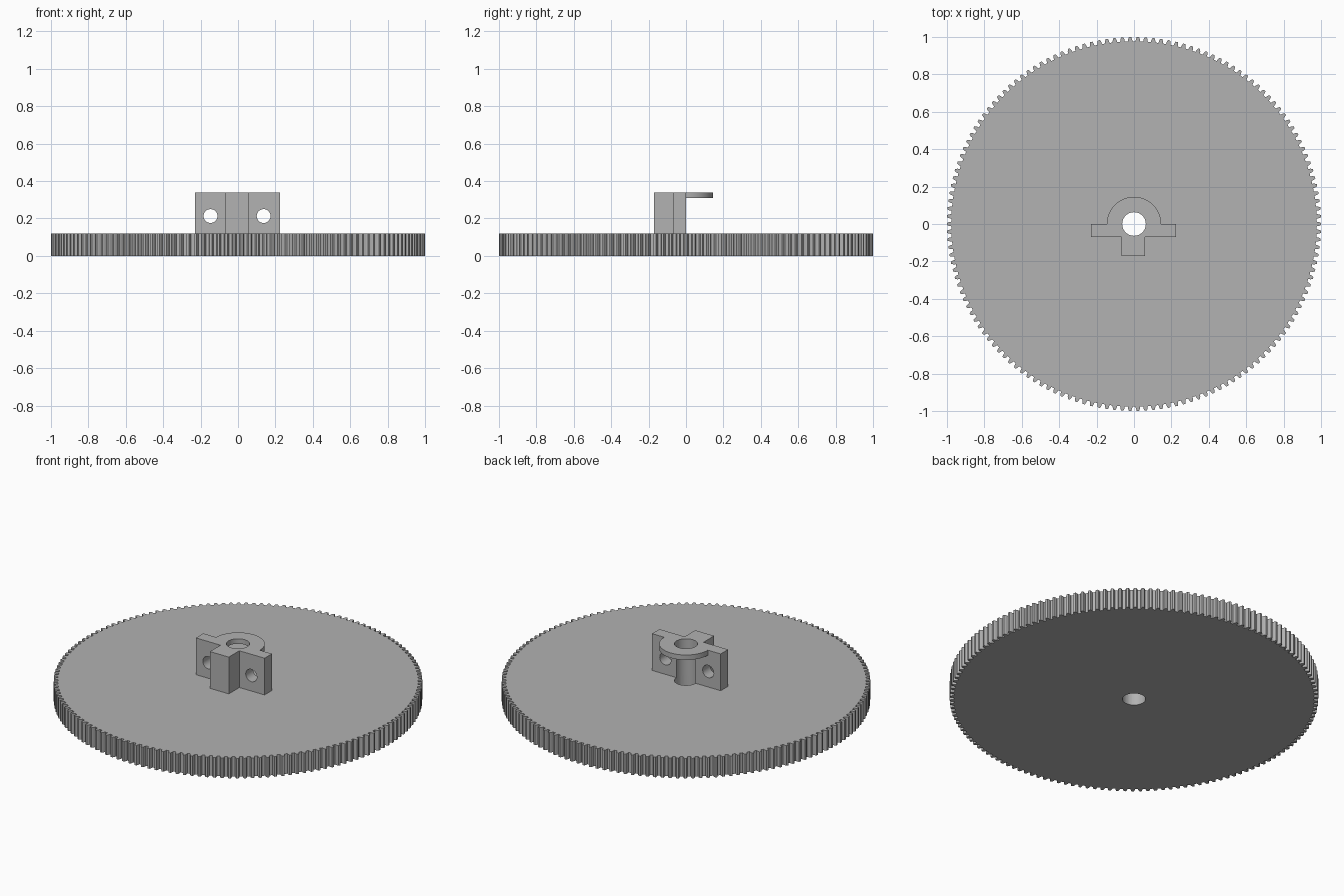
import bpy, bmesh
from math import sin, cos, pi

if "Cube" in bpy.data.objects:
    bpy.data.objects.remove(bpy.data.objects["Cube"], do_unlink=True)

GREY = 0.445
grey = bpy.data.materials.new("plain grey")
grey.use_nodes = True
grey.diffuse_color = (GREY, GREY, GREY, 1)
grey.node_tree.nodes["Principled BSDF"].inputs["Base Color"].default_value = (GREY, GREY, GREY, 1)

TEETH = 150
ROOT, TIP = 0.977, 1.0
GEAR_H, TOP = 0.12, 0.34
BORE = 0.063


def prism(name, outline, z0, z1):
    """Extrude a flat outline between two heights."""
    bm = bmesh.new()
    face = bm.faces.new([bm.verts.new((x, y, z0)) for x, y in outline])
    up = bmesh.ops.extrude_face_region(bm, geom=[face])["geom"]
    bmesh.ops.translate(bm, vec=(0, 0, z1 - z0),
                        verts=[v for v in up if isinstance(v, bmesh.types.BMVert)])
    bmesh.ops.recalc_face_normals(bm, faces=bm.faces)
    mesh = bpy.data.meshes.new(name)
    bm.to_mesh(mesh)
    bm.free()
    mesh.materials.append(grey)
    obj = bpy.data.objects.new(name, mesh)
    bpy.context.collection.objects.link(obj)
    return obj


def arc(radius, start, end, steps):
    angles = [start + (end - start) * i / steps for i in range(steps + 1)]
    return [(radius * cos(a), radius * sin(a)) for a in angles]


def cut(target, cutter):
    mod = target.modifiers.new("cut " + cutter.name, "BOOLEAN")
    mod.operation = "DIFFERENCE"
    mod.solver = "EXACT"
    mod.object = cutter
    cutter.hide_render = True
    cutter.hide_set(True)


def smooth(obj):
    bpy.ops.object.select_all(action="DESELECT")
    obj.select_set(True)
    bpy.context.view_layer.objects.active = obj
    bpy.ops.object.shade_smooth_by_angle(angle=pi / 6)


# Gear wheel: each tooth has a wide foot and a narrower tip
pitch = 2 * pi / TEETH
tooth = [(-0.30, ROOT), (-0.25, (ROOT + TIP) / 2), (-0.14, TIP),
         (0.14, TIP), (0.25, (ROOT + TIP) / 2), (0.30, ROOT)]
rim = [(r * cos((i + t) * pitch), r * sin((i + t) * pitch))
       for i in range(TEETH) for t, r in tooth]
gear = prism("gear_wheel", rim, 0, GEAR_H)

# Bracket: cross plate with a square post in front of it
bracket = prism("bracket", [(-0.23, 0), (-0.23, -0.07), (-0.067, -0.07), (-0.067, -0.17),
                            (0.058, -0.17), (0.058, -0.07), (0.225, -0.07), (0.225, 0)],
                GEAR_H, TOP)

# Half-round ledge behind the top of the bracket
ledge = prism("top_ledge", arc(0.145, 0, pi, 48), 0.31, TOP)

# Shaft bore through everything
bore = prism("bore_cutter", arc(BORE, 0, 2 * pi, 48)[:-1], -0.1, 0.5)
for part in (gear, bracket, ledge):
    cut(part, bore)

# Screw holes through the two wings of the plate
for side, x in (("right", -0.147), ("left", 0.137)):
    hole = prism(side + "_hole_cutter", arc(0.037, 0, 2 * pi, 32)[:-1], -0.3, 0.3)
    hole.rotation_euler.x = pi / 2
    hole.location = (x, 0, 0.213)
    cut(bracket, hole)

# Bake the cuts, then shade the round walls smooth
bpy.context.view_layer.update()
deps = bpy.context.evaluated_depsgraph_get()
baked = {p: bpy.data.meshes.new_from_object(p.evaluated_get(deps)) for p in (gear, bracket, ledge)}
for part, mesh in baked.items():
    part.modifiers.clear()
    part.data = mesh
for helper in [o for o in bpy.data.objects if o.name.endswith("cutter")]:
    bpy.data.objects.remove(helper, do_unlink=True)
for part in (bracket, ledge):
    smooth(part)
